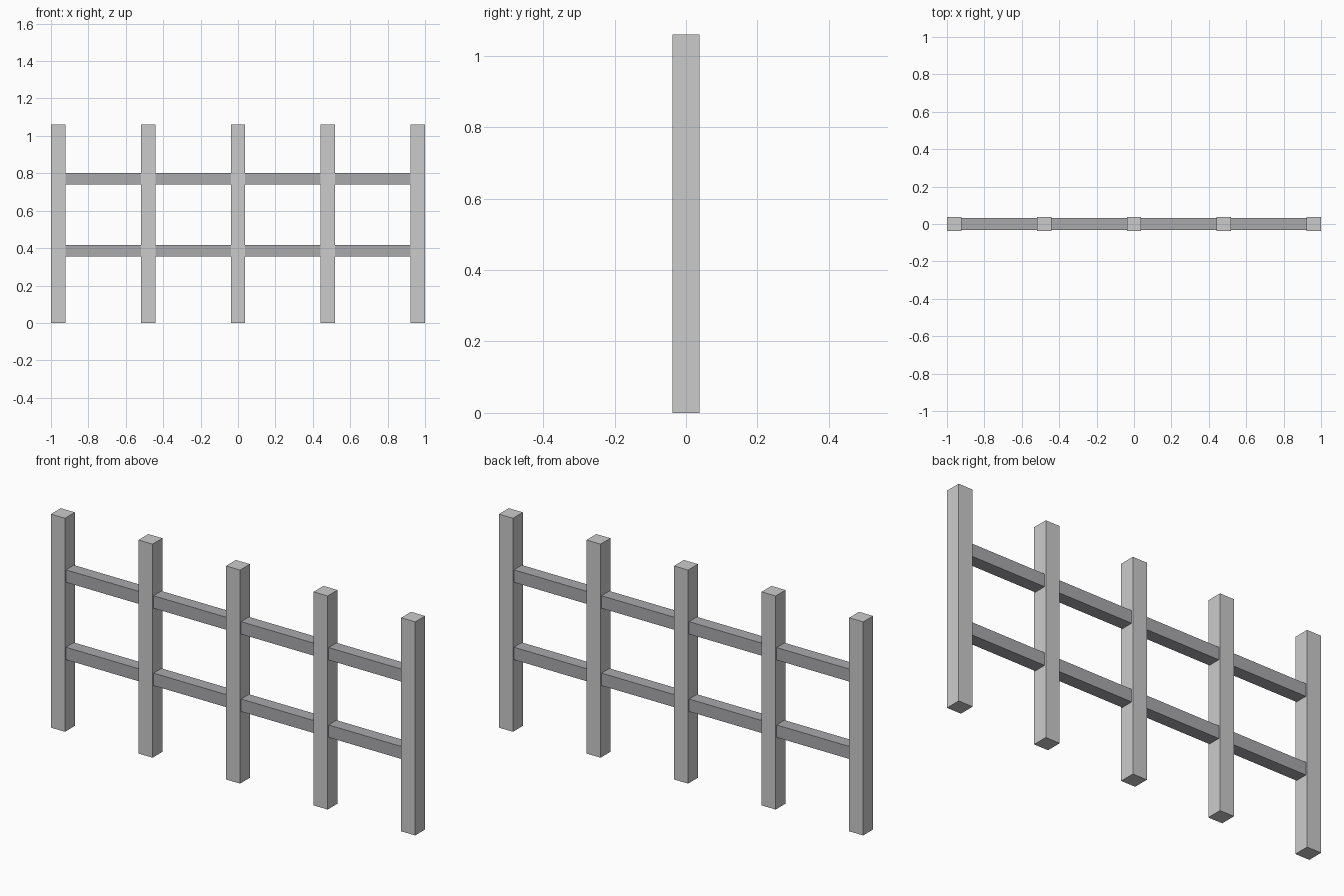
import bpy

if "Cube" in bpy.data.objects:
    bpy.data.objects.remove(bpy.data.objects["Cube"])

POST = 0.077      # post thickness
HEIGHT = 1.06     # post height
SPACING = (2 - POST) / 4
RAIL = 0.062      # rail thickness


def box(name, size, centre, mat=None):
    bpy.ops.mesh.primitive_cube_add(size=1, location=centre)
    ob = bpy.context.object
    ob.name = name
    ob.scale = size
    bpy.ops.object.transform_apply(location=False, rotation=False, scale=True)
    if mat:
        ob.data.materials.append(mat)
    return ob


# darker grey for the rails
dark = bpy.data.materials.new("dark_grey")
dark.diffuse_color = (0.4, 0.4, 0.42, 1)
dark.use_nodes = True
dark.node_tree.nodes["Principled BSDF"].inputs["Base Color"].default_value = dark.diffuse_color

# five evenly spaced square posts
for i in range(5):
    box(f"post_{i + 1}", (POST, POST, HEIGHT), ((i - 2) * SPACING, 0, HEIGHT / 2))

# two rails running through the posts, ending inside the outer ones
for name, z in (("lower_rail", 0.386), ("upper_rail", 0.77)):
    box(name, (4 * SPACING, RAIL, RAIL), (0, 0, z), dark)
